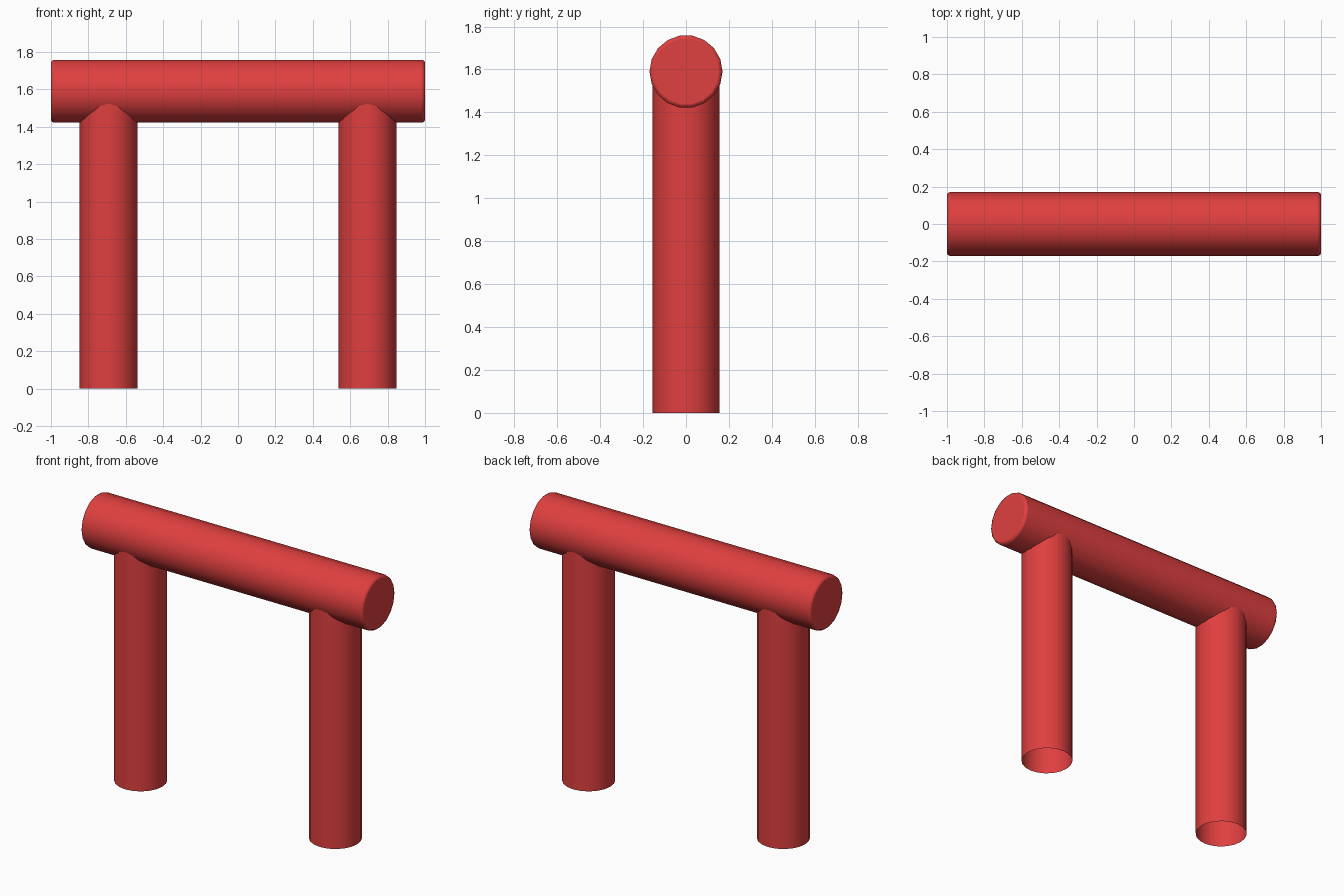
import bpy, math

if "Cube" in bpy.data.objects:
    bpy.data.objects.remove(bpy.data.objects["Cube"])

red = bpy.data.materials.new("red_paint")
red.diffuse_color = (0.74, 0.05, 0.05, 1)
red.use_nodes = True
red.node_tree.nodes["Principled BSDF"].inputs["Base Color"].default_value = red.diffuse_color


def finish(name):
    obj = bpy.context.object
    obj.name = name
    obj.data.materials.append(red)
    bpy.ops.object.shade_smooth_by_angle(angle=math.radians(50))
    return obj


# Horizontal beam with slightly rounded end rims
bpy.ops.mesh.primitive_cylinder_add(vertices=18, radius=0.17, depth=2,
                                    location=(0, 0, 1.59),
                                    rotation=(0, math.pi / 2, 0))
beam = finish("top_beam")
bevel = beam.modifiers.new("rounded_rim", 'BEVEL')
bevel.width = 0.015
bevel.segments = 2
bevel.limit_method = 'ANGLE'
bevel.angle_limit = math.radians(60)

# Two open-ended posts running up into the beam
LEG_TOP = 1.57
for side, name in ((-1, "left_post"), (1, "right_post")):
    bpy.ops.mesh.primitive_cylinder_add(vertices=20, radius=0.155, depth=LEG_TOP,
                                        end_fill_type='NOTHING',
                                        location=(side * 0.692, 0, LEG_TOP / 2))
    finish(name)
